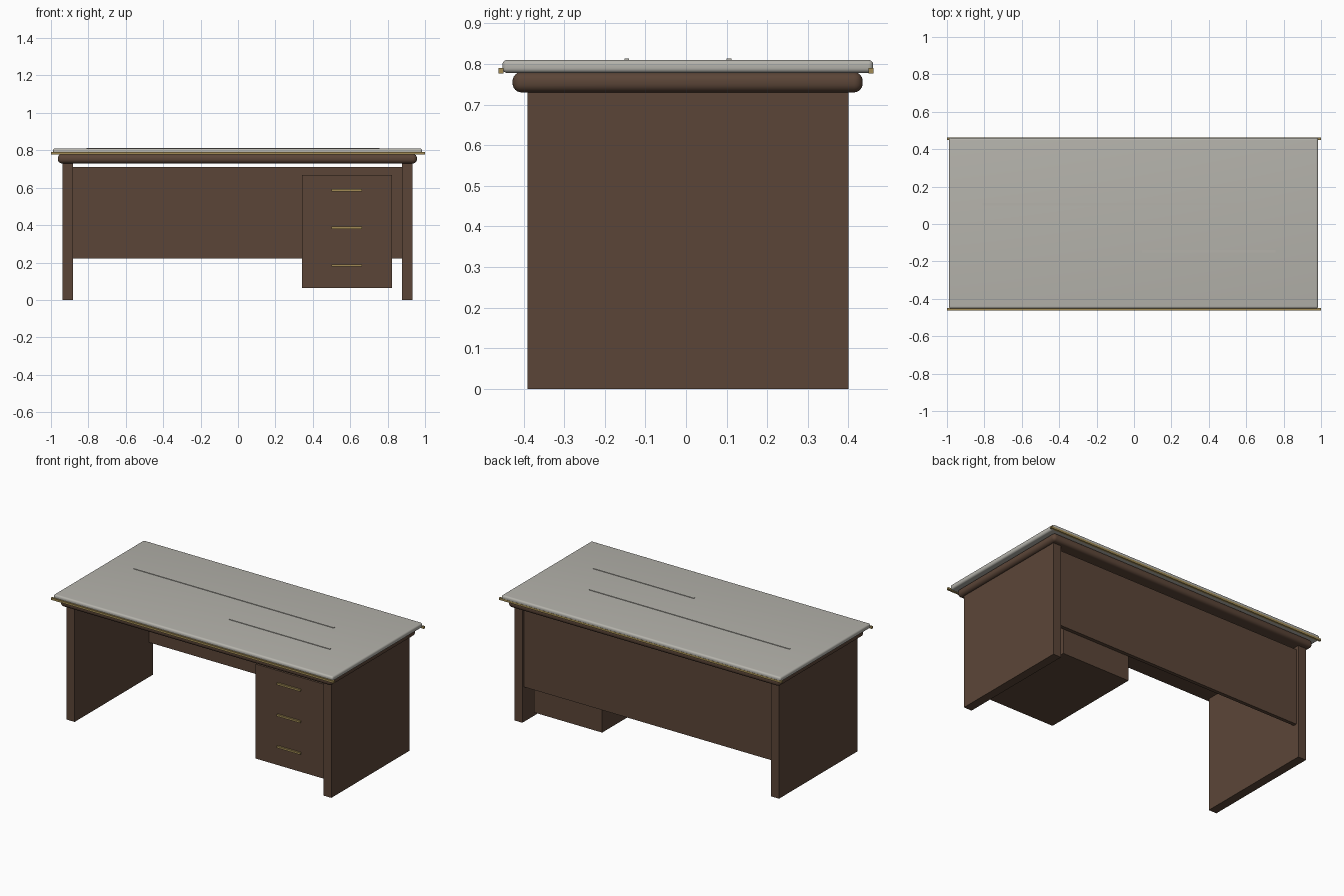
import bpy

if "Cube" in bpy.data.objects:
    bpy.data.objects.remove(bpy.data.objects["Cube"])


def material(name, rgb):
    m = bpy.data.materials.new(name)
    m.diffuse_color = (*rgb, 1.0)
    m.use_nodes = True
    m.node_tree.nodes["Principled BSDF"].inputs["Base Color"].default_value = m.diffuse_color
    return m


WOOD = material("dark_wood", (0.105, 0.060, 0.039))
STONE = material("grey_top", (0.46, 0.45, 0.41))
BRASS = material("brass", (0.36, 0.26, 0.09))


def box(name, x, y, z, mat, bevel=0.0):
    """Box from (min, max) ranges, with optional rounded edges."""
    lo, hi = zip(x, y, z)
    bpy.ops.mesh.primitive_cube_add(
        size=1, location=[(a + b) / 2 for a, b in zip(lo, hi)])
    ob = bpy.context.object
    ob.name = name
    ob.scale = [b - a for a, b in zip(lo, hi)]
    bpy.ops.object.transform_apply(location=False, rotation=False, scale=True)
    ob.data.materials.append(mat)
    if bevel:
        mod = ob.modifiers.new("rounding", 'BEVEL')
        mod.width = bevel
        mod.segments = 6
        bpy.ops.object.modifier_apply(modifier=mod.name)
        bpy.ops.object.shade_smooth_by_angle()
    return ob


# Side panels
box("left_side_panel", (-0.938, -0.882), (-0.39, 0.40), (0, 0.735), WOOD)
box("right_side_panel", (0.877, 0.933), (-0.39, 0.40), (0, 0.735), WOOD)

# Back panel, slightly recessed, with a gap under the top
box("back_panel", (-0.885, 0.88), (0.36, 0.383), (0.222, 0.711), WOOD)

# Rounded wooden frame and worktop
box("under_top", (-0.963, 0.957), (-0.427, 0.435), (0.73, 0.78), WOOD, 0.022)
box("worktop", (-0.99, 0.985), (-0.452, 0.461), (0.778, 0.81), STONE, 0.012)

# Thin raised strips on the worktop
box("long_top_strip", (-0.81, 0.608), (0.100, 0.112), (0.805, 0.8135), STONE)
box("short_top_strip", (0.042, 0.756), (-0.152, -0.140), (0.805, 0.8135), STONE)

# Brass edge trims, front and back
box("front_trim", (-1, 1), (-0.462, -0.449), (0.777, 0.790), BRASS)
box("back_trim", (-1, 1), (0.449, 0.462), (0.777, 0.790), BRASS)

# Drawer pedestal and handles
box("drawer_pedestal", (0.342, 0.824), (-0.312, 0.358), (0.064, 0.668), WOOD)
for i, z in enumerate((0.587, 0.386, 0.184)):
    box(f"drawer_handle_{i + 1}", (0.50, 0.664), (-0.323, -0.31),
        (z - 0.006, z + 0.006), BRASS)
